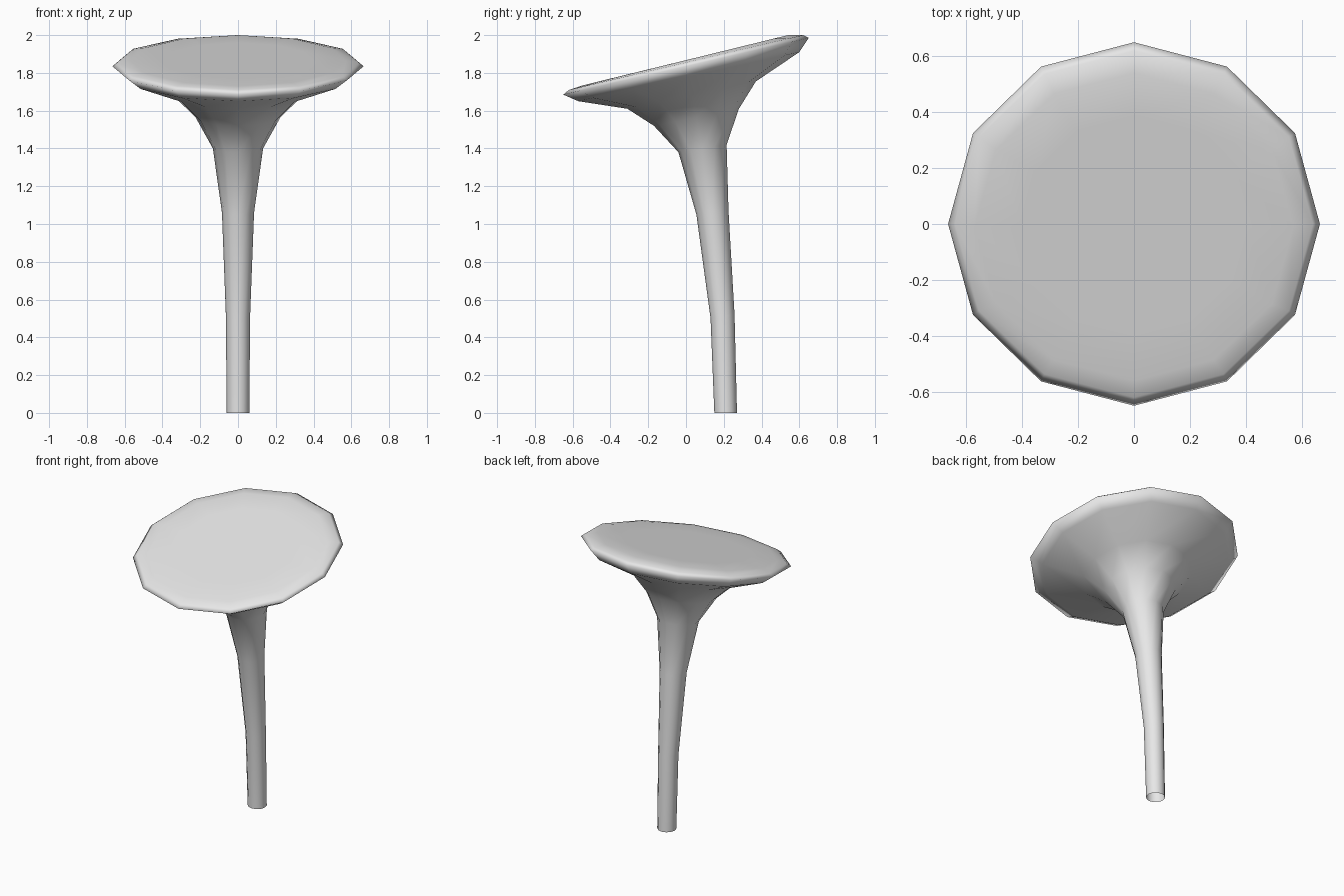
import bpy, bmesh
from math import cos, sin, pi
from mathutils import Vector

cube = bpy.data.objects.get("Cube")
if cube:
    bpy.data.objects.remove(cube, do_unlink=True)

SIDES = 12

# One plain grey material
grey = bpy.data.materials.new("plain_grey")
grey.use_nodes = True
colour = (0.8, 0.8, 0.8, 1)
grey.diffuse_color = colour
grey.node_tree.nodes["Principled BSDF"].inputs["Base Color"].default_value = colour

# Cross-sections: front point (y, z), back point (y, z), half width in x
sections = [
    ((0.15, 0.0), (0.27, 0.0), 0.06),        # open foot
    ((0.13, 0.50), (0.257, 0.52), 0.064),
    ((0.055, 1.05), (0.225, 1.07), 0.085),
    ((-0.04, 1.38), (0.215, 1.42), 0.133),
    ((-0.17, 1.52), (0.28, 1.61), 0.225),    # flare
    ((-0.31, 1.61), (0.37, 1.755), 0.345),
    ((-0.57, 1.65), (0.60, 1.91), 0.595),
    ((-0.65, 1.685), (0.65, 1.985), 0.665),  # outer rim
    ((-0.62, 1.71), (0.62, 2.0), 0.64),
    ((-0.56, 1.73), (0.54, 2.0), 0.57),      # upper face
    ((-0.40, 1.77), (0.38, 1.96), 0.40),
]


def ring(bm, front, back, half_width):
    """Add a tilted ring of vertices between a front and a back point."""
    f, b = Vector((0, *front)), Vector((0, *back))
    centre, across = (f + b) / 2, (b - f) / 2
    side = Vector((half_width, 0, 0))
    angles = [2 * pi * i / SIDES for i in range(SIDES)]
    return [bm.verts.new(centre + side * cos(a) + across * sin(a)) for a in angles]


# Curved stalk flaring into a tilted cap, lofted as one skin
bm = bmesh.new()
rings = [ring(bm, *s) for s in sections]
for low, high in zip(rings, rings[1:]):
    for i in range(SIDES):
        j = (i + 1) % SIDES
        bm.faces.new((low[i], low[j], high[j], high[i]))
bm.faces.new(rings[-1])
for face in bm.faces:
    face.smooth = True

mesh = bpy.data.meshes.new("stalk_and_cap")
bm.to_mesh(mesh)
bm.free()
mesh.materials.append(grey)
bpy.context.collection.objects.link(bpy.data.objects.new("stalk_and_cap", mesh))
